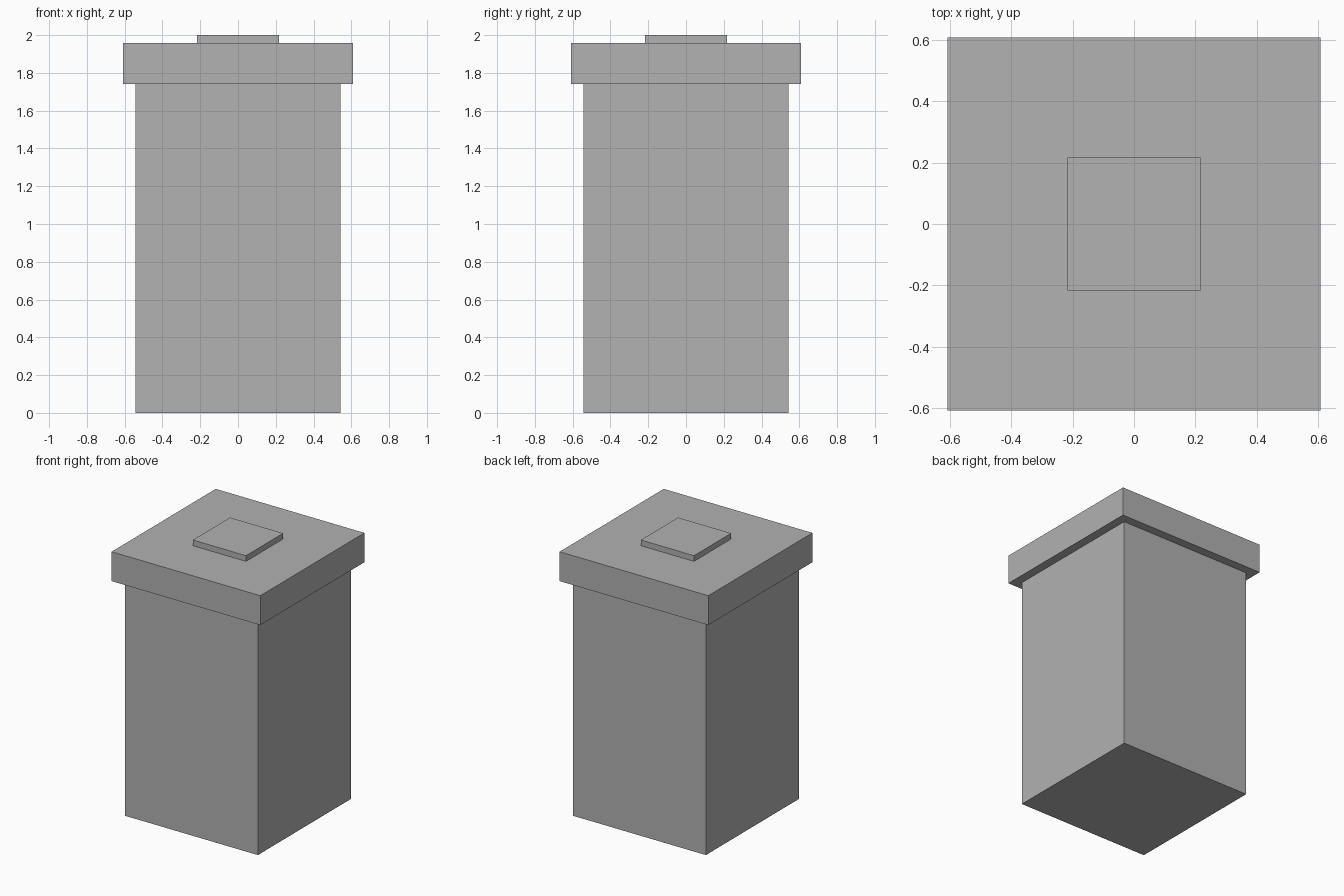
import bpy
import bmesh
from mathutils import Matrix

# Remove the default cube
cube = bpy.data.objects.get("Cube")
if cube:
    bpy.data.objects.remove(cube, do_unlink=True)

# Single plain grey
GREY = (0.445, 0.445, 0.445, 1.0)
grey = bpy.data.materials.new("plain_grey")
grey.use_nodes = True
grey.diffuse_color = GREY
grey.node_tree.nodes["Principled BSDF"].inputs["Base Color"].default_value = GREY


def square_block(name, width, bottom, top):
    """Square block centred on the z axis, between two heights."""
    bm = bmesh.new()
    place = Matrix.Translation((0, 0, (bottom + top) / 2))
    scale = Matrix.Diagonal((width, width, top - bottom, 1))
    bmesh.ops.create_cube(bm, size=1, matrix=place @ scale)
    mesh = bpy.data.meshes.new(name)
    bm.to_mesh(mesh)
    bm.free()
    mesh.materials.append(grey)
    obj = bpy.data.objects.new(name, mesh)
    bpy.context.collection.objects.link(obj)
    return obj


BODY_TOP = 1.741
LID_TOP = 1.958

# Tall body, overhanging lid and small raised cap
square_block("body", 1.085, 0, BODY_TOP)
square_block("lid", 1.215, BODY_TOP, LID_TOP)
square_block("cap", 0.434, LID_TOP, 2)
